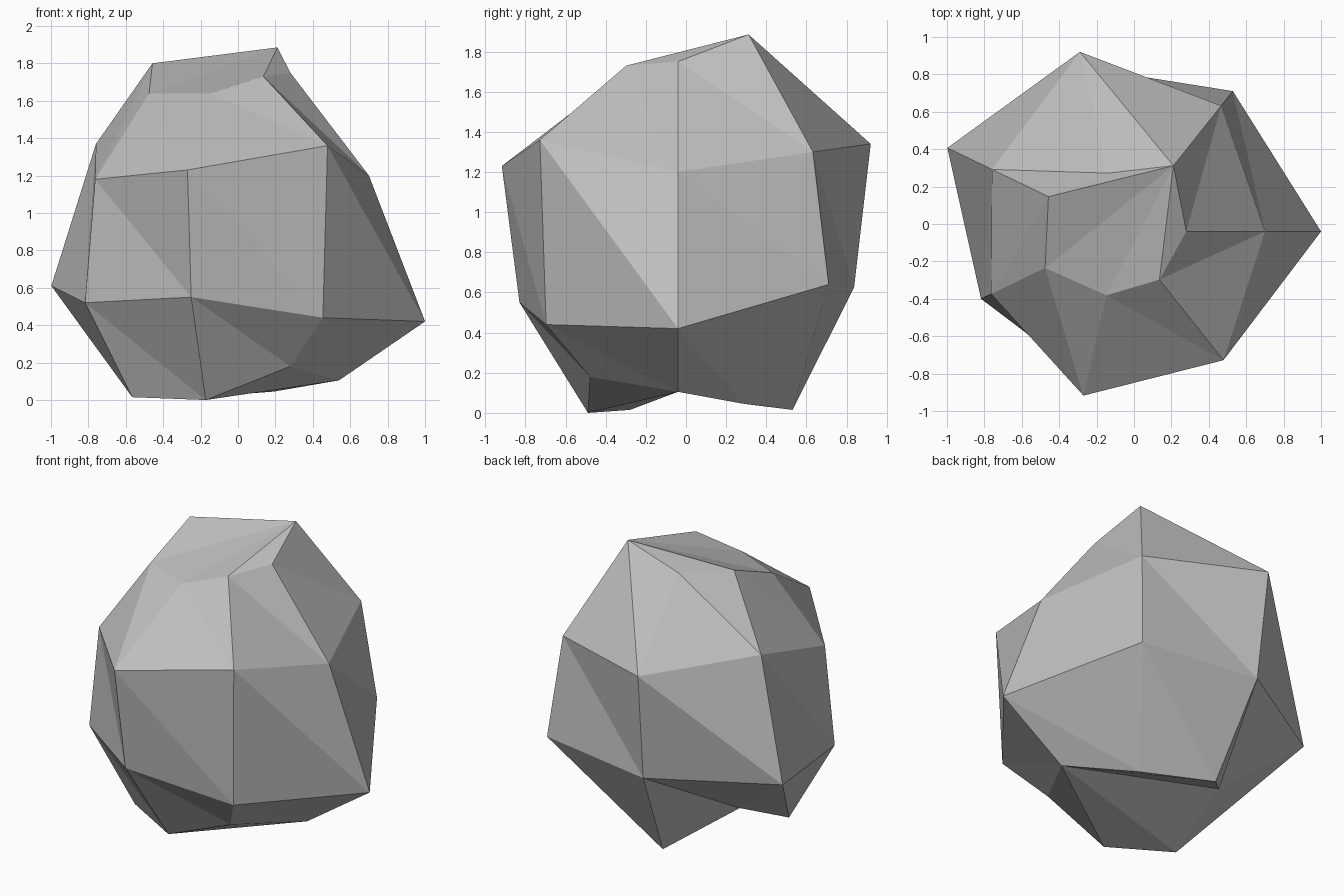
import bpy, bmesh, math

if "Cube" in bpy.data.objects:
    bpy.data.objects.remove(bpy.data.objects["Cube"])

SIDES = 7
CENTRE = (-0.07, -0.04)

# Rough rings from top to bottom: (radius, height) at each of the seven directions
RINGS = [
    [(.35, 1.75), (.45, 1.885), (.32, 1.74), (.43, 1.80), (.45, 1.64), (.35, 1.64), (.33, 1.73)],
    [(.77, 1.20), (.86, 1.30), (.985, 1.34), (.765, 1.37), (.77, 1.18), (.90, 1.23), (.88, 1.36)],
    [(1.07, .42), (.96, .64), (.90, .625), (1.03, .61), (.83, .52), (.81, .55), (.84, .44)],
    [(.61, .105), (.42, .045), (.585, .015), (.50, .24), (.55, .015), (.46, 0), (.56, .18)],
]

bm = bmesh.new()


def add_ring(ring):
    verts = []
    for i, (r, z) in enumerate(ring):
        a = math.tau * i / SIDES
        verts.append(bm.verts.new((CENTRE[0] + r * math.cos(a),
                                   CENTRE[1] + r * math.sin(a), z)))
    return verts


def add_fan(ring, start):
    v = ring[start:] + ring[:start]
    for i in range(1, SIDES - 1):
        bm.faces.new((v[0], v[i], v[i + 1]))


# Faceted sides: two triangles per panel
rings = [add_ring(r) for r in RINGS]
for up, low in zip(rings, rings[1:]):
    for i in range(SIDES):
        j = (i + 1) % SIDES
        bm.faces.new((up[i], low[i], low[j]))
        bm.faces.new((up[i], low[j], up[j]))

# Uneven top and bottom caps
add_fan(rings[0], 1)
add_fan(rings[-1], 0)
bmesh.ops.recalc_face_normals(bm, faces=bm.faces)

mesh = bpy.data.meshes.new("rock")
bm.to_mesh(mesh)
bm.free()

# Single stone colour
stone = bpy.data.materials.new("stone grey")
stone.diffuse_color = (0.52, 0.52, 0.52, 1)
stone.use_nodes = True
stone.node_tree.nodes["Principled BSDF"].inputs["Base Color"].default_value = stone.diffuse_color
mesh.materials.append(stone)
bpy.context.collection.objects.link(bpy.data.objects.new("rock", mesh))
